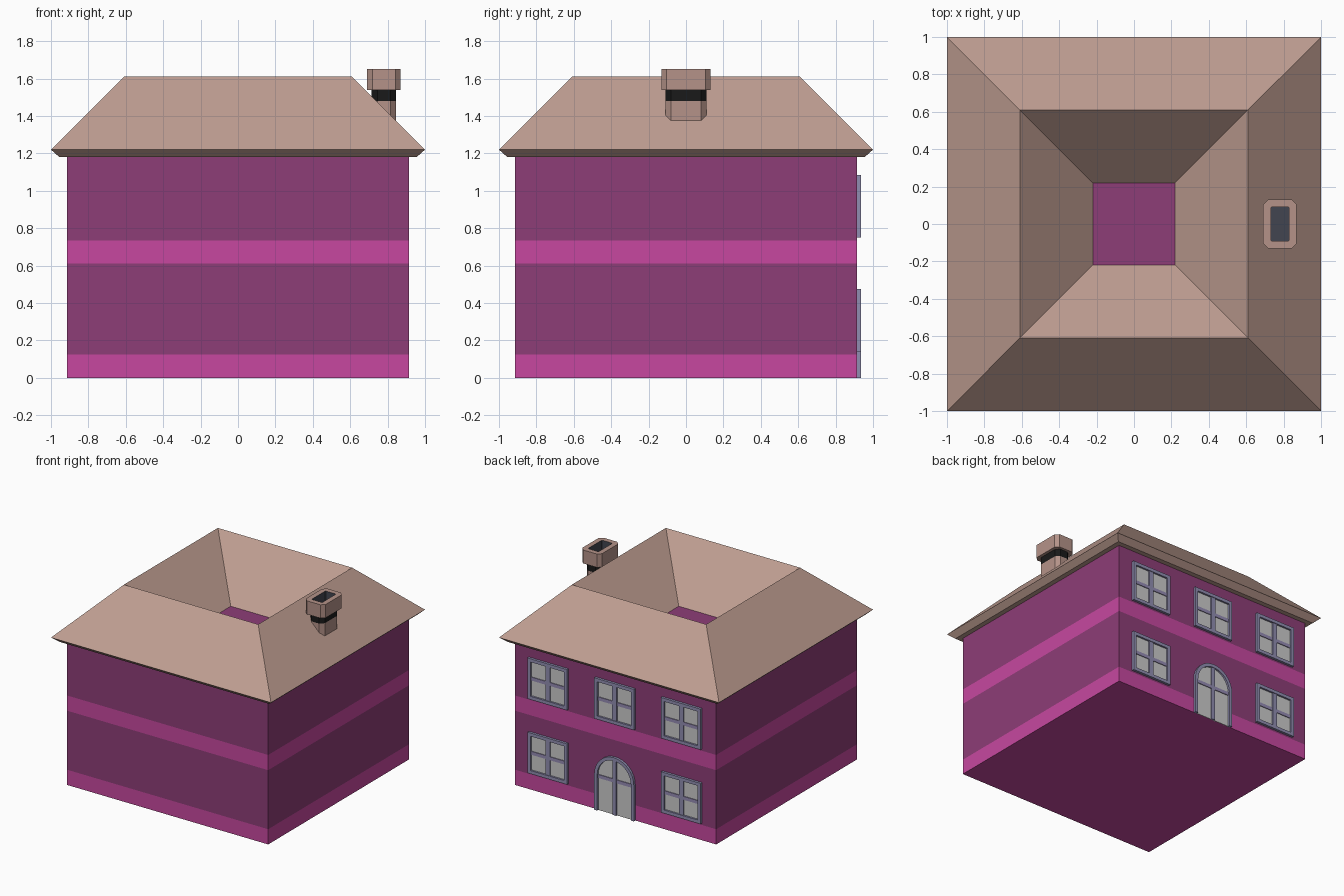
import bpy, bmesh, math

if "Cube" in bpy.data.objects:
    bpy.data.objects.remove(bpy.data.objects["Cube"])


def material(name, rgb):
    m = bpy.data.materials.new(name)
    m.diffuse_color = (*rgb, 1)
    m.use_nodes = True
    m.node_tree.nodes["Principled BSDF"].inputs["Base Color"].default_value = m.diffuse_color
    return m


WALL = material("wall_plum", (0.27, 0.047, 0.185))
BAND = material("band_magenta", (0.57, 0.064, 0.35))
ROOF = material("roof_tan", (0.52, 0.34, 0.285))
STONE = material("chimney_tan", (0.46, 0.29, 0.25))
BLACK = material("chimney_black", (0.01, 0.01, 0.01))
FLUE = material("flue_dark", (0.055, 0.06, 0.08))
FRAME = material("frame_lavender", (0.28, 0.27, 0.44))
BAR = material("bar_lavender", (0.30, 0.26, 0.45))
GLASS = material("pane_grey", (0.52, 0.52, 0.52))


def loft(name, rings, mats, closed=False):
    """Skin equal-length rings; mats gives one material per span (or a single one)."""
    bm = bmesh.new()
    vs = [[bm.verts.new(p) for p in r] for r in rings]
    n, m = len(rings), len(rings[0])
    slots = list(dict.fromkeys(mats))
    slot = lambda k: slots.index(mats[min(k, len(mats) - 1)])
    for k in range(n if closed else n - 1):
        a, b = vs[k], vs[(k + 1) % n]
        for i in range(m):
            j = (i + 1) % m
            bm.faces.new((a[i], a[j], b[j], b[i])).material_index = slot(k)
    if not closed:
        bm.faces.new(vs[0][::-1]).material_index = slot(0)
        bm.faces.new(vs[-1]).material_index = slot(n)
    bmesh.ops.recalc_face_normals(bm, faces=bm.faces)
    me = bpy.data.meshes.new(name)
    bm.to_mesh(me)
    bm.free()
    for mt in slots:
        me.materials.append(mt)
    ob = bpy.data.objects.new(name, me)
    bpy.context.collection.objects.link(ob)
    return ob


def square(h, z):
    return [(-h, -h, z), (h, -h, z), (h, h, z), (-h, h, z)]


def octagon(cx, a, b, c, z):
    """Rectangle of half sizes a, b with corners cut by c."""
    pts = [(a, -b + c), (a, b - c), (a - c, b), (-a + c, b),
           (-a, b - c), (-a, -b + c), (-a + c, -b), (a - c, -b)]
    return [(cx + x, y, z) for x, y in pts]


# Banded walls, whose top is the floor of the roof well
loft("walls", [square(0.915, z) for z in (0, 0.125, 0.61, 0.735, 1.22)],
     [BAND, WALL, BAND, WALL])

# Hipped ring roof with a sunken square well
loft("roof", [square(h, z) for h, z in
              ((0.9, 1.18), (0.955, 1.18), (1.0, 1.22), (0.61, 1.61), (0.22, 1.22))],
     [ROOF], closed=True)

# Chimney: shaft, black collar, cap and open flue
loft("chimney", [octagon(0.78, *r) for r in (
    (0.065, 0.11, 0.03, 1.2), (0.065, 0.11, 0.03, 1.48), (0.065, 0.11, 0.03, 1.54),
    (0.09, 0.132, 0.028, 1.54), (0.09, 0.132, 0.028, 1.65),
    (0.048, 0.09, 0.003, 1.65), (0.048, 0.09, 0.003, 1.5))],
    [STONE, BLACK, STONE, STONE, STONE, FLUE])

# Windows and door on the back wall
Y0 = 0.91
W = 0.18      # half width of every opening
T = 0.027     # frame thickness


def slab(name, pts, y, mat):
    loft(name, [[(x, yy, z) for x, z in pts] for yy in (Y0, y)], [mat])


def box(name, x0, x1, z0, z1, y, mat):
    slab(name, [(x0, z0), (x1, z0), (x1, z1), (x0, z1)], y, mat)


def frame(name, outer, inner, closed):
    loft(name, [[(ox, Y0, oz), (ox, 0.935, oz), (ix, 0.935, iz), (ix, Y0, iz)]
                for (ox, oz), (ix, iz) in zip(outer, inner)], [FRAME], closed)


def rect(cx, h, z0, z1):
    return [(cx - h, z0), (cx + h, z0), (cx + h, z1), (cx - h, z1)]


def window(name, cx, z0):
    z1, zm = z0 + 0.335, z0 + 0.1675
    frame(name + "_frame", rect(cx, W, z0, z1), rect(cx, W - T, z0 + T, z1 - T), True)
    slab(name + "_panes", rect(cx, W - T, z0 + T, z1 - T), 0.92, GLASS)
    box(name + "_mullion", cx - 0.02, cx + 0.02, z0 + T, z1 - T, 0.93, FRAME)
    box(name + "_crossbar", cx - W + T, cx + W - T, zm - 0.014, zm + 0.014, 0.926, BAR)


for cx, side in ((-0.607, "left"), (0, "middle"), (0.607, "right")):
    window("upper_window_" + side, cx, 0.75)
    if cx:
        window("lower_window_" + side, cx, 0.14)


def arch(r):
    """Open door outline: jamb, half circle, jamb."""
    arc = [(r * math.cos(math.pi * i / 16), 0.295 + r * math.sin(math.pi * i / 16))
           for i in range(17)]
    return [(r, 0)] + arc + [(-r, 0)]


frame("door_frame", arch(W), arch(W - T), False)
slab("door_panels", arch(W - T), 0.92, GLASS)
box("door_mullion", -0.016, 0.016, 0, 0.295 + W - T, 0.93, FRAME)
box("door_crossbar", -W + T, W - T, 0.266, 0.294, 0.926, BAR)
